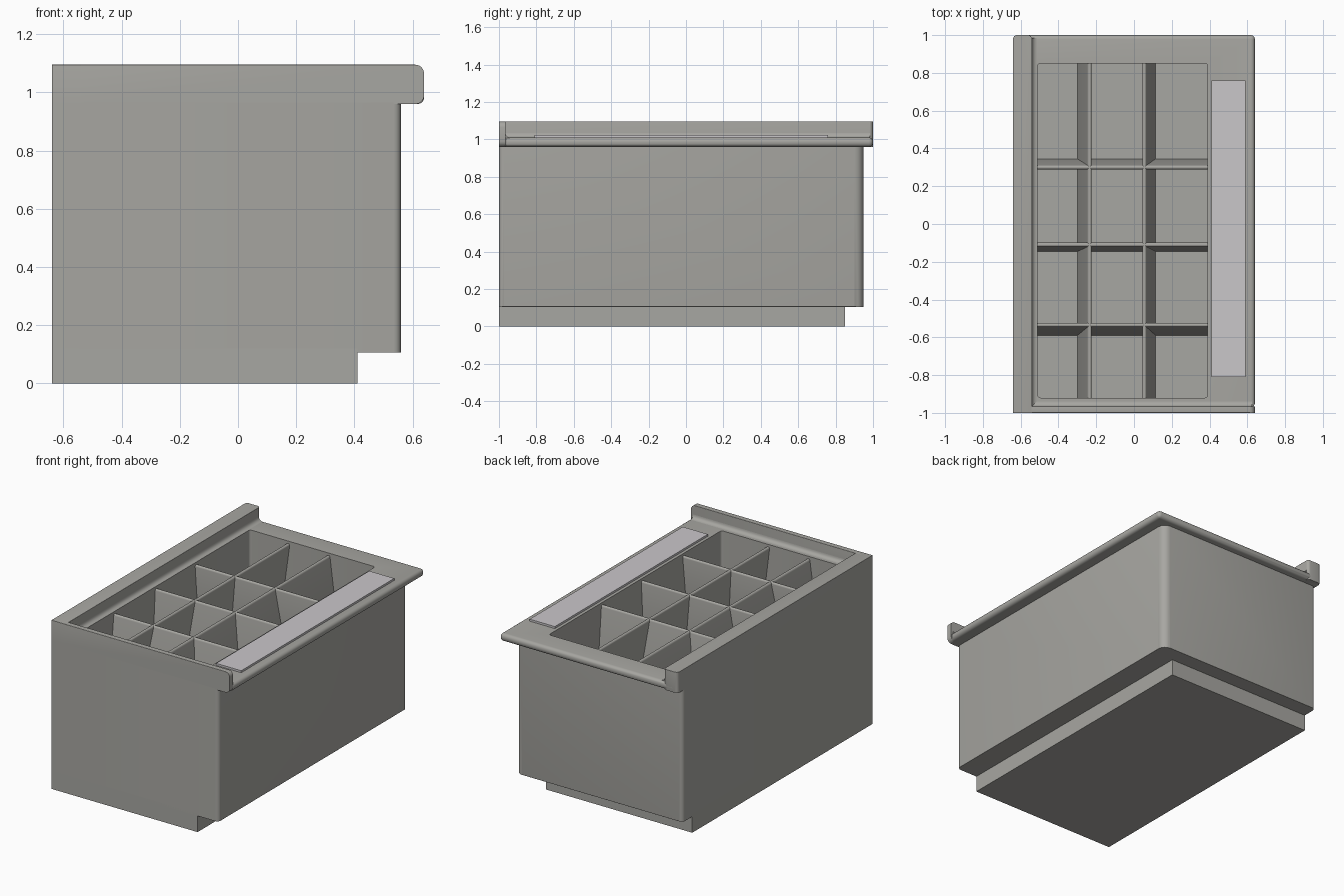
import bpy, bmesh, math
from mathutils import Vector

if "Cube" in bpy.data.objects:
    bpy.data.objects.remove(bpy.data.objects["Cube"], do_unlink=True)


def material(name, rgb):
    m = bpy.data.materials.new(name)
    m.use_nodes = True
    m.diffuse_color = (*rgb, 1)
    m.node_tree.nodes["Principled BSDF"].inputs["Base Color"].default_value = (*rgb, 1)
    return m


GREY = material("warm grey", (0.39, 0.385, 0.36))
PALE = material("pale strip grey", (0.59, 0.57, 0.59))


def finish(name, bm, mat):
    bmesh.ops.recalc_face_normals(bm, faces=bm.faces)
    mesh = bpy.data.meshes.new(name)
    bm.to_mesh(mesh)
    bm.free()
    mesh.materials.append(mat)
    ob = bpy.data.objects.new(name, mesh)
    bpy.context.collection.objects.link(ob)
    return ob


def box(name, lo, hi, mat=GREY, rounds=()):
    """Box between two corners; rounds = (radius, rule on edge middle and direction)."""
    bm = bmesh.new()
    bmesh.ops.create_cube(bm, size=1)
    lo, hi = Vector(lo), Vector(hi)
    for v in bm.verts:
        v.co = Vector(h if c > 0 else l for c, l, h in zip(v.co, lo, hi))
    for radius, rule in rounds:
        picked = []
        for e in bm.edges:
            a, b = (v.co for v in e.verts)
            if e.calc_length() > 0.03 and rule((a + b) / 2, (b - a).normalized()):
                picked.append(e)
        bmesh.ops.bevel(bm, geom=picked, offset=radius, segments=4, profile=0.5,
                        affect='EDGES', clamp_overlap=True)
    return finish(name, bm, mat)


def extrude(name, profile, axis, start, end):
    """Sweep a (side, z) outline along x or y."""
    bm = bmesh.new()
    def place(u, z, t):
        return (t, u, z) if axis == "x" else (u, t, z)
    face = bm.faces.new([bm.verts.new(place(u, z, start)) for u, z in profile])
    out = bmesh.ops.extrude_face_region(bm, geom=[face])
    step = Vector(place(0, 0, end - start))
    for v in out["geom"]:
        if isinstance(v, bmesh.types.BMVert):
            v.co += step
    return finish(name, bm, GREY)


def upright(d):
    return abs(d.z) > 0.9


FLOOR, TOP, HIGH, UNDER = 0.6, 1.01, 1.095, 0.96

# Recessed base and main cabinet
box("base", (-0.64, -1, 0), (0.41, 0.85, 0.12))
cabinet = box("cabinet", (-0.64, -1, 0.105), (0.56, 0.95, 0.965), rounds=[
    (0.05, lambda m, d: upright(d) and m.x > 0 and m.y > 0),
    (0.025, lambda m, d: upright(d) and m.x * m.y < 0),
    (0.008, lambda m, d: m.z < 0.11 and (m.x > 0.3 or m.y > 0.9))])

# Overhanging counter with rounded outer edges
counter = box("counter", (-0.63, -0.97, UNDER), (0.64, 1, TOP), rounds=[
    (0.022, lambda m, d: m.x > 0.63 or m.y > 0.99)])

# Open bin well cut through counter into cabinet
well = box("well_cutter", (-0.51, -0.92, FLOOR), (0.39, 0.85, 1.3), rounds=[
    (0.015, lambda m, d: upright(d))])
well.hide_render = True
for ob in (cabinet, counter):
    mod = ob.modifiers.new("well", 'BOOLEAN')
    mod.object = well
    mod.solver = 'EXACT'
    bpy.context.view_layer.objects.active = ob
    bpy.ops.object.modifier_apply(modifier=mod.name)
bpy.data.objects.remove(well, do_unlink=True)

# Raised walls along the left-hand side and the front
box("side_wall", (-0.64, -1, UNDER), (-0.54, 1, HIGH), rounds=[
    (0.02, lambda m, d: upright(d) and m.y > 0),
    (0.012, lambda m, d: m.z > 1.09 or (m.y > 0.99 and m.z < 0.97))])
box("front_wall", (-0.58, -1, UNDER), (0.64, -0.965, HIGH), rounds=[
    (0.03, lambda m, d: m.x > 0.63 and abs(d.y) > 0.9),
    (0.008, lambda m, d: m.z > 1.09 and abs(d.x) > 0.9)])

# Concave fillets where the walls meet the counter
def cove(name, side, axis, start, end, r=0.025):
    arc = [(side + r - r * math.cos(a), TOP + r - r * math.sin(a))
           for a in (math.pi / 2 * i / 5 for i in range(6))]
    extrude(name, [(side - 0.005, TOP - 0.005), (side - 0.005, TOP + r)] + arc
            + [(side + r, TOP - 0.005)], axis, start, end)

cove("side_cove", -0.54, "y", -0.98, 0.985)
cove("front_cove", -0.965, "x", -0.55, 0.625)


# Thin bin dividers that lean outward toward the bottom
def divider(name, pos, lean, axis, start, end, half=0.011, top=0.995):
    cap = [(pos + half * math.cos(a), top - half + half * math.sin(a))
           for a in (math.pi * i / 6 for i in range(7))]
    foot = pos + lean
    extrude(name, cap + [(foot - half, FLOOR - 0.01), (foot + half, FLOOR - 0.01)],
            axis, start, end)

for i, (pos, lean) in enumerate([(-0.235, -0.055), (0.055, 0.05)]):
    divider(f"long_divider_{i + 1}", pos, lean, "y", -0.925, 0.855)
for i, (pos, lean) in enumerate([(0.3, 0.035), (-0.11, -0.025), (-0.535, -0.045)]):
    divider(f"cross_divider_{i + 1}", pos, lean, "x", -0.515, 0.395)

# Pale strip on the counter
box("counter_strip", (0.41, -0.81, TOP - 0.002), (0.59, 0.76, TOP + 0.013), PALE)

# Smooth the rounded edges
bpy.ops.object.select_all(action='DESELECT')
for ob in bpy.context.collection.objects:
    if ob.type == 'MESH':
        ob.select_set(True)
        bpy.context.view_layer.objects.active = ob
bpy.ops.object.shade_smooth_by_angle(angle=math.radians(35))
